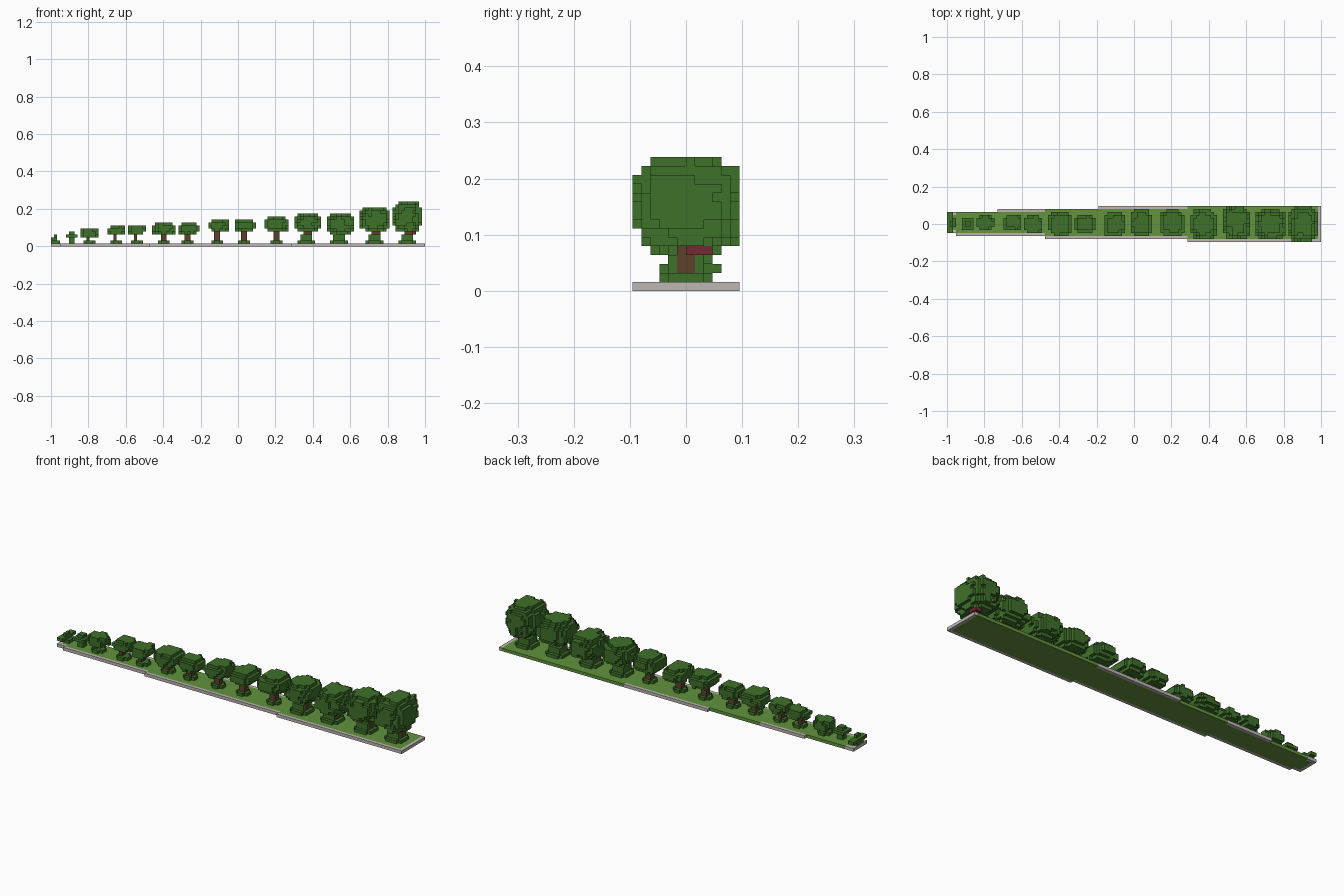
import bpy, bmesh
from mathutils import Vector, noise

if "Cube" in bpy.data.objects:
    bpy.data.objects.remove(bpy.data.objects["Cube"], do_unlink=True)

LENGTH = 126
V = 2 / LENGTH
taken = set()
parts = []


def make_material(name, rgb):
    mat = bpy.data.materials.new(name)
    mat.use_nodes = True
    color = (*[(c / 255) ** 2.2 for c in rgb], 1)
    mat.diffuse_color = color
    mat.node_tree.nodes["Principled BSDF"].inputs["Base Color"].default_value = color
    return mat


leaf = make_material("leaf green", (65, 112, 46))
grass = make_material("grass green", (98, 146, 64))
stone = make_material("stone grey", (188, 182, 178))
bark = make_material("bark brown", (92, 68, 48))
red_bark = make_material("red bark", (112, 48, 52))


def add_part(name, cells, mat):
    """Claim free grid cells for a named part."""
    cells = set(cells) - taken
    taken.update(cells)
    parts.append((name, cells, mat))


def block(x, y, z):
    """All cells in three half-open ranges."""
    return {(i, j, k) for i in range(*x) for j in range(*y) for k in range(*z)}


def build_part(name, cells, mat):
    """Make a mesh of the outer faces of the cells."""
    bm = bmesh.new()
    verts = {}

    def vert(p):
        if p not in verts:
            verts[p] = bm.verts.new(((p[0] - LENGTH / 2) * V, p[1] * V, p[2] * V))
        return verts[p]

    for cell in sorted(cells):
        for axis in range(3):
            for side in (0, 1):
                near = list(cell)
                near[axis] += 2 * side - 1
                if tuple(near) in taken:
                    continue
                u, w = (axis + 1) % 3, (axis + 2) % 3
                loop = []
                for du, dw in ((0, 0), (1, 0), (1, 1), (0, 1)):
                    p = list(cell)
                    p[axis] += side
                    p[u] += du
                    p[w] += dw
                    loop.append(vert(tuple(p)))
                bm.faces.new(loop if side else loop[::-1])
    mesh = bpy.data.meshes.new(name)
    bm.to_mesh(mesh)
    bm.free()
    mesh.materials.append(mat)
    bpy.context.collection.objects.link(bpy.data.objects.new(name, mesh))


# Strip of lawn that widens in steps, with a stone kerb
lawn, kerb = set(), set()
for i in range(LENGTH):
    front = 3 + sum(i >= s for s in (3, 33, 81))
    back = 4 + sum(i >= s for s in (17, 51))
    for j in range(-front, back):
        inside = -front < j < front and 0 < i < LENGTH - 1
        (lawn if inside else kerb).add((i, j, 0))
add_part("lawn", lawn, grass)
add_part("kerb", kerb, stone)


def crown_cells(x0, x1, y0, y1, z0, z1, seed):
    """Rounded leafy clump with an uneven surface."""
    cells = set()
    for c in block((x0, x1), (y0, y1), (z0, z1)):
        d = 0
        for p, a, b in zip(c, (x0, y0, z0), (x1, y1, z1)):
            d += abs((2 * p + 1 - a - b) / (b - a)) ** 2.6
        bump = noise.noise(Vector(c) * 0.43 + Vector((seed * 7.3, 0, 0)))
        if d < 1.08 + 0.5 * bump:
            cells.add(c)
    return cells


# Crown limits per tree in cells: x start, x end, y start, y end, bottom, top
trees = [
    (10, 16, -2, 3, 3, 6), (19, 25, -2, 3, 4, 7), (26, 32, -3, 3, 4, 7),
    (34, 42, -4, 4, 4, 8), (43, 50, -3, 3, 4, 8), (53, 60, -4, 4, 5, 9),
    (62, 69, -4, 5, 5, 9), (72, 80, -4, 5, 5, 10), (82, 91, -5, 5, 5, 11),
    (93, 102, -5, 6, 4, 11), (104, 114, -5, 5, 5, 13), (115, 125, -6, 6, 5, 15),
]

# Two shrubs at the narrow end
add_part("end_shrub", block((0, 3), (-1, 2), (1, 2)) | block((0, 2), (-3, 4), (2, 3))
         | block((1, 2), (-1, 1), (3, 4)), leaf)
add_part("small_shrub", block((6, 8), (-1, 1), (1, 3)) | block((5, 9), (-2, 2), (3, 4))
         | block((6, 8), (-1, 1), (4, 5)), leaf)

for n, (x0, x1, y0, y1, z0, z1) in enumerate(trees, 1):
    mid = (x0 + x1) // 2
    big = n > 8
    wide = 1 + (n > 3)
    # Trunk rising into the crown
    trunk = block((mid - 1, mid - 1 + wide + big), (-1, 1), (1, z0 + 2))
    add_part(f"trunk_{n}", trunk, bark)
    if n == len(trees):
        add_part("red_branch", block((mid + 1, mid + 3), (0, 3), (4, 5)), red_bark)
    # Low leaves around the foot of the trunk
    r = 2 + big
    foot = block((mid - r, mid + r), (1 - r, r - 1), (1, 2))
    foot |= block((mid + 1 - r, mid + r - 1), (-r, r), (1, 2))
    if n > 5:
        foot |= block((mid + 1 - r, mid + r - 1), (1 - r, r - 1), (2, 3 + big))
    add_part(f"foot_leaves_{n}", foot, leaf)
    add_part(f"crown_{n}", crown_cells(x0, x1, y0, y1, z0, z1, n), leaf)

for part in parts:
    build_part(*part)
